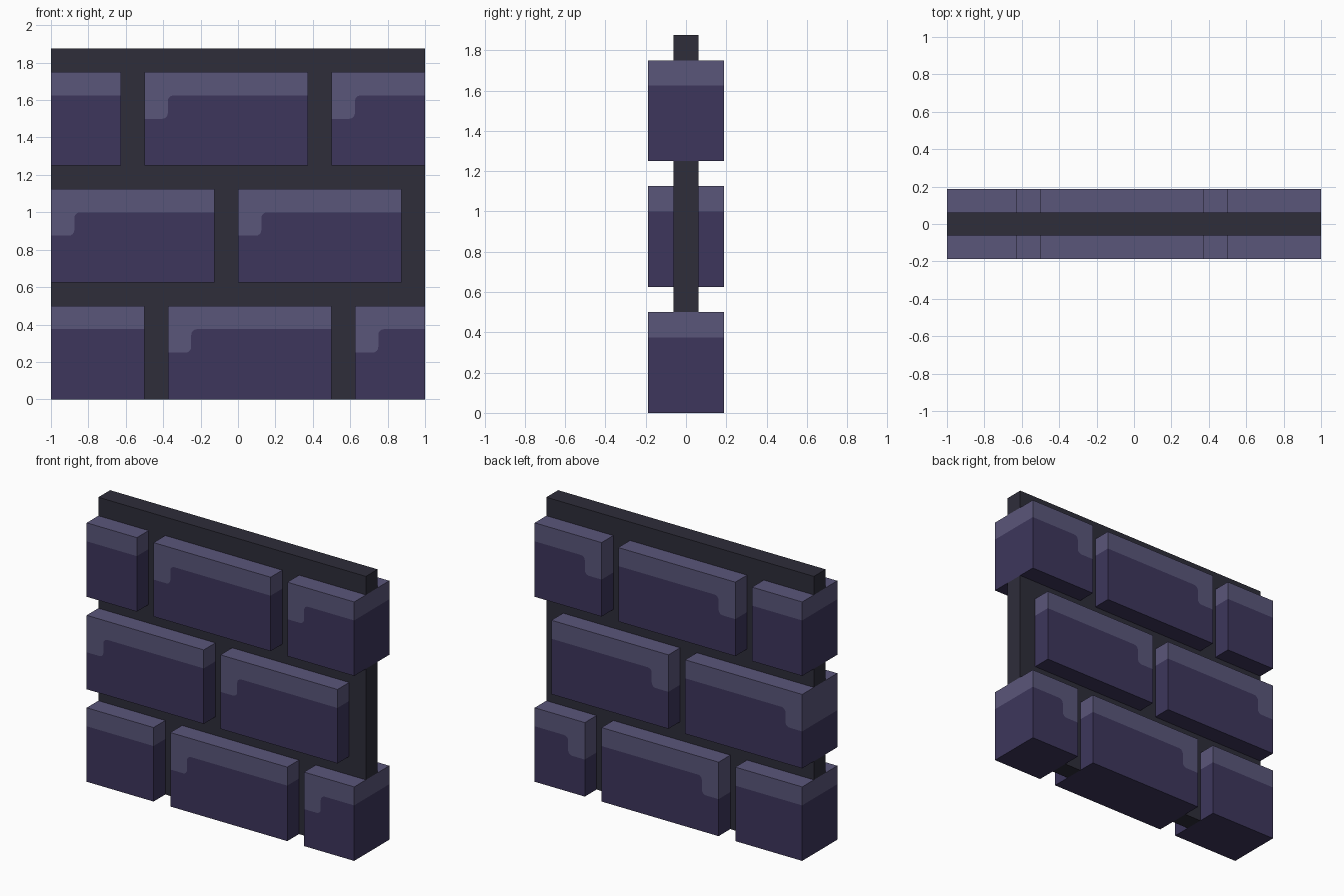
import bpy, bmesh, math

cube = bpy.data.objects.get("Cube")
if cube:
    bpy.data.objects.remove(cube, do_unlink=True)


def make_material(name, rgb):
    lin = [((c / 255 + 0.055) / 1.055) ** 2.4 for c in rgb] + [1.0]
    mat = bpy.data.materials.new(name)
    mat.use_nodes = True
    mat.diffuse_color = lin
    bsdf = next(n for n in mat.node_tree.nodes if n.type == 'BSDF_PRINCIPLED')
    bsdf.inputs["Base Color"].default_value = lin
    bsdf.inputs["Roughness"].default_value = 0.9
    return mat


BRICK = make_material("brick purple", (61, 54, 92))
LIGHT = make_material("brick highlight", (90, 86, 122))
MORTAR = make_material("mortar dark", (46, 45, 58))

GAP = 0.125          # joint width and highlight band height
BRICK_H = 0.5
BRICK_Y = 0.1875     # half depth of the bricks
CORE_Y = 0.0625      # half depth of the mortar
R = 0.03             # rounding of the highlight step


def finish(bm, name, mats):
    bmesh.ops.recalc_face_normals(bm, faces=bm.faces)
    mesh = bpy.data.meshes.new(name)
    bm.to_mesh(mesh)
    bm.free()
    for m in mats:
        mesh.materials.append(m)
    obj = bpy.data.objects.new(name, mesh)
    bpy.context.collection.objects.link(obj)


def arc(cx, cz, start, end, steps=4):
    angles = [math.radians(start + (end - start) * i / steps) for i in range(steps + 1)]
    return [(cx + R * math.cos(a), cz + R * math.sin(a)) for a in angles]


def brick(name, x0, x1, z0, stepped):
    """Brick whose upper band is lighter; a stepped band drops at its -x end."""
    top, band = z0 + BRICK_H, z0 + BRICK_H - GAP
    if stepped:
        xs = x0 + GAP
        path = [(x0, band - GAP)]
        path += arc(xs - R, band - GAP + R, -90, 0)
        path += arc(xs + R, band - R, 180, 90)
        path += [(x1, band)]
    else:
        path = [(x0, band), (x1, band)]
    pts = path + [(x1, top), (x0, top), (x0, z0), (x1, z0)]
    n = len(path)
    bm = bmesh.new()
    sides = [[bm.verts.new((x, y, z)) for x, z in pts] for y in (-BRICK_Y, BRICK_Y)]
    # front and back faces, split along the highlight edge
    for v in sides:
        bm.faces.new(v[:n + 2]).material_index = 1
        bm.faces.new([v[n + 2], v[n + 3]] + v[:n][::-1]).material_index = 0
    # outer rim
    rim = [(n + 2, n + 3, 0), (n + 3, n - 1, 0), (n - 1, n, 1),
           (n, n + 1, 1), (n + 1, 0, 1), (0, n + 2, 0)]
    f, b = sides
    for i, j, mat in rim:
        bm.faces.new((f[i], b[i], b[j], f[j])).material_index = mat
    finish(bm, name, [BRICK, LIGHT])


def add_box(bm, x0, x1, z0, z1):
    verts = bmesh.ops.create_cube(bm, size=1)["verts"]
    for v in verts:
        v.co = (x1 if v.co.x > 0 else x0,
                math.copysign(CORE_Y, v.co.y),
                z1 if v.co.z > 0 else z0)


# Each course: name, brick spans in x with a flag for the stepped highlight
COURSES = [
    ("bottom", [(-1, -0.5, False), (-0.375, 0.5, True), (0.625, 1, True)]),
    ("middle", [(-1, -0.125, True), (0, 0.875, True)]),
    ("top", [(-1, -0.625, False), (-0.5, 0.375, True), (0.5, 1, True)]),
]

core = bmesh.new()
for row, (label, spans) in enumerate(COURSES):
    z = row * (BRICK_H + GAP)
    for i, (x0, x1, stepped) in enumerate(spans):
        brick(f"{label}_brick_{i + 1}", x0, x1, z, stepped)
        # upright joint after the brick
        if x1 < 1:
            add_box(core, x1, x1 + GAP, z, z + BRICK_H)
    # flat joint above the course
    add_box(core, -1, 1, z + BRICK_H, z + BRICK_H + GAP)
finish(core, "mortar_core", [MORTAR])
